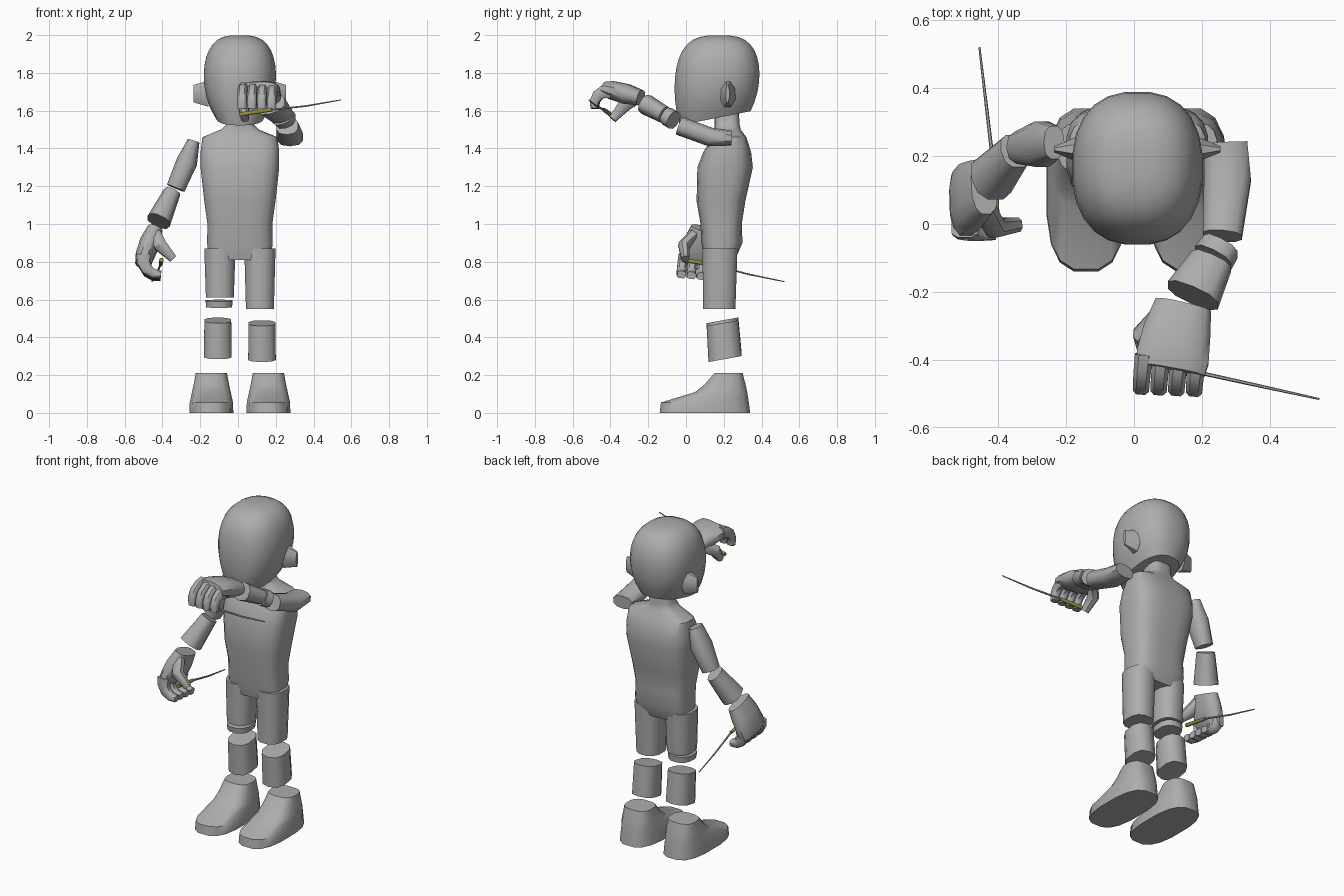
import bpy, bmesh
from math import cos, sin, pi, radians, copysign
from mathutils import Vector

cube = bpy.data.objects.get("Cube")
if cube:
    bpy.data.objects.remove(cube, do_unlink=True)


def material(name, colour):
    mat = bpy.data.materials.new(name)
    mat.use_nodes = True
    mat.diffuse_color = (*colour, 1)
    shader = next(node for node in mat.node_tree.nodes if node.type == 'BSDF_PRINCIPLED')
    shader.inputs["Base Color"].default_value = (*colour, 1)
    return mat


GREY = material("clay grey", (.42, .42, .42))
OLIVE = material("olive handle", (.3, .28, .06))
X, Y, Z = Vector((1, 0, 0)), Vector((0, 1, 0)), Vector((0, 0, 1))
MIDDLE = .01


def loft(name, sections, across, axis=None, sides=12, power=2.5, mat=GREY):
    """Skin rounded sections (centre, half width, half depth, tilt) along a path or a fixed axis."""
    bm = bmesh.new()
    centres = [Vector(section[0]) for section in sections]
    last = len(centres) - 1
    rings = []
    for i, (_, width, depth, *tilt) in enumerate(sections):
        along = axis or (centres[min(i + 1, last)] - centres[max(i - 1, 0)]).normalized()
        u = (across - along * across.dot(along)).normalized()
        v = along.cross(u)
        ring = []
        for k in range(sides):
            angle = 2 * pi * (k + .5) / sides
            c, s = cos(angle), sin(angle)
            du = width * copysign(abs(c) ** (2 / power), c)
            dv = depth * copysign(abs(s) ** (2 / power), s)
            ring.append(bm.verts.new(centres[i] + u * du + v * dv + along * dv * sum(tilt)))
        rings.append(ring)
    for lower, upper in zip(rings, rings[1:]):
        for k in range(sides):
            bm.faces.new((lower[k - 1], lower[k], upper[k], upper[k - 1]))
    bm.faces.new(rings[0])
    bm.faces.new(rings[-1])
    bmesh.ops.recalc_face_normals(bm, faces=bm.faces[:])
    mesh = bpy.data.meshes.new(name)
    bm.to_mesh(mesh)
    bm.free()
    mesh.materials.append(mat)
    mesh.polygons.foreach_set("use_smooth", [True] * len(mesh.polygons))
    mesh.set_sharp_from_angle(angle=radians(45))
    bpy.context.collection.objects.link(bpy.data.objects.new(name, mesh))


def stack(name, x, rows, tilt=0, **options):
    """Loft upwards through rows of (height, half width, centre y, half depth)."""
    sections = [((x, y, z), width, depth, tilt) for z, width, y, depth in rows]
    loft(name, sections, X, axis=Z, **options)


# Head: domed top, narrowing jaw and a sloping underside
head = []
RINGS = 12
for i in range(RINGS):
    t = sin(1.5 * i / (RINGS - 1))
    dome = (1 - t ** 4) ** (1 / 3)
    jaw = (1 - t) ** 4
    head.append(((MIDDLE, .155 + .02 * t, 1.56 + .44 * t),
                 .192 * dome * (1.05 - .4 * jaw),
                 .222 * dome * (1.05 - .2 * jaw),
                 .2 * (1 - t) ** 2))
loft("head", head, X, axis=Z, sides=24, power=2.4)

# Torso and neck in one skin
stack("torso", MIDDLE, [
    (.81, .165, .18, .08), (.9, .175, .19, .11), (1, .173, .186, .11),
    (1.12, .19, .185, .13), (1.3, .21, .207, .148), (1.38, .21, .218, .128),
    (1.46, .2, .23, .09), (1.5, .1, .22, .07), (1.53, .07, .217, .067),
    (1.6, .07, .215, .065)], sides=20, power=3.2)

# Legs, feet and ears on both sides
for side, s, hem, lift in (("right", -1, .61, .015), ("left", 1, .55, 0)):
    stack(side + "_thigh", MIDDLE + s * .106,
          [(hem, .076, .176, .088), (.87, .085, .18, .095)])
    stack(side + "_shin", MIDDLE + s * .117,
          [(.285 + lift, .076, .207, .088), (.475 + lift, .074, .193, .084)],
          tilt=.18, sides=10)
    stack(side + "_foot", MIDDLE + s * .151, [
        (0, .118, .1, .243), (.055, .116, .1, .236), (.11, .104, .186, .14),
        (.15, .095, .207, .11), (.21, .084, .225, .076)], sides=16, power=2.8)
    root, tip = ((MIDDLE + s * reach, .22, 1.69) for reach in (.165, .245))
    loft(side + "_ear", [(root, .045, .075), (tip, .01, .05)], Y, axis=X, sides=8, power=2)
stack("right_knee", -.1, [(.56, .07, .178, .082), (.595, .074, .177, .086)], tilt=.05)

# Right arm, hanging
loft("right_upper_arm", [((-.235, .24, 1.44), .05, .032),
                         ((-.27, .235, 1.33), .07, .056),
                         ((-.33, .225, 1.19), .05, .05)], Y, sides=10)
loft("right_forearm", [((-.35, .215, 1.165), .055, .046),
                       ((-.42, .135, 1.015), .072, .065)], Y, sides=10)

# Left arm, raised across the front
loft("left_upper_arm", [((.27, .24, 1.455), .066, .04),
                        ((.275, .13, 1.46), .072, .05),
                        ((.26, -.035, 1.52), .06, .05)], X, sides=10)
loft("left_elbow", [((.255, -.066, 1.55), .06, .05),
                    ((.233, -.1, 1.57), .063, .05)], X, sides=10)
loft("left_forearm", [((.228, -.11, 1.576), .066, .046),
                      ((.173, -.21, 1.632), .085, .055)], X, sides=10)


def hand(side, wrist, forward, back, thumb):
    """A gripping hand built in its own frame: palm, curled fingers and thumb."""
    wrist = Vector(wrist)
    forward, back, thumb = (Vector(d).normalized() for d in (forward, back, thumb))

    def at(ahead, above, sideways):
        return wrist + forward * ahead + back * above + thumb * sideways

    loft(side + "_palm", [(at(0, 0, 0), .086, .042), (at(.08, 0, .01), .102, .055),
                          (at(.16, 0, .015), .11, .05), (at(.2, 0, .018), .105, .036)], thumb)
    # Each finger follows an arc over the knuckles
    for i, name in enumerate(("index", "middle", "ring", "little")):
        size = .083 * (1 - .04 * i)
        curl = []
        for k in range(5):
            angle = 1.5 - k / 2
            centre = at(.155 + size * cos(angle), size * sin(angle) - .08, .1 - .052 * i)
            curl.append((centre, .028 - .001 * k, .04 - .005 * k))
        loft(f"{side}_{name}_finger", curl, thumb, sides=8, power=3)
    loft(side + "_thumb", [(at(.03, -.01, .06), .03, .035), (at(.085, -.065, .11), .032, .036),
                           (at(.125, -.15, .095), .022, .022)], thumb, sides=8)


hand("left", (.145, -.24, 1.668), (-.1, -.95, .25), (0, .25, .95), (-1, .1, 0))
hand("right", (-.44, .11, .97), (-.35, -.15, -.92), (-.93, 0, .35), (0, -1, .15))


def wand(side, *path):
    """A thick handle followed by a thin, slightly sagging rod."""
    start, grip, tip = map(Vector, path)
    sag = (grip + tip) / 2 - Z * .006
    loft(side + "_wand_handle", [(start, .012, .012), (grip, .01, .01)], Z,
         sides=8, power=2, mat=OLIVE)
    loft(side + "_wand", [(grip, .006, .006), (sag, .005, .005), (tip, .003, .003)], Z,
         sides=6, power=2)


wand("left", (.01, -.4, 1.58), (.18, -.435, 1.605), (.545, -.515, 1.657))
wand("right", (-.405, -.02, .81), (-.41, .14, .785), (-.455, .52, .695))
